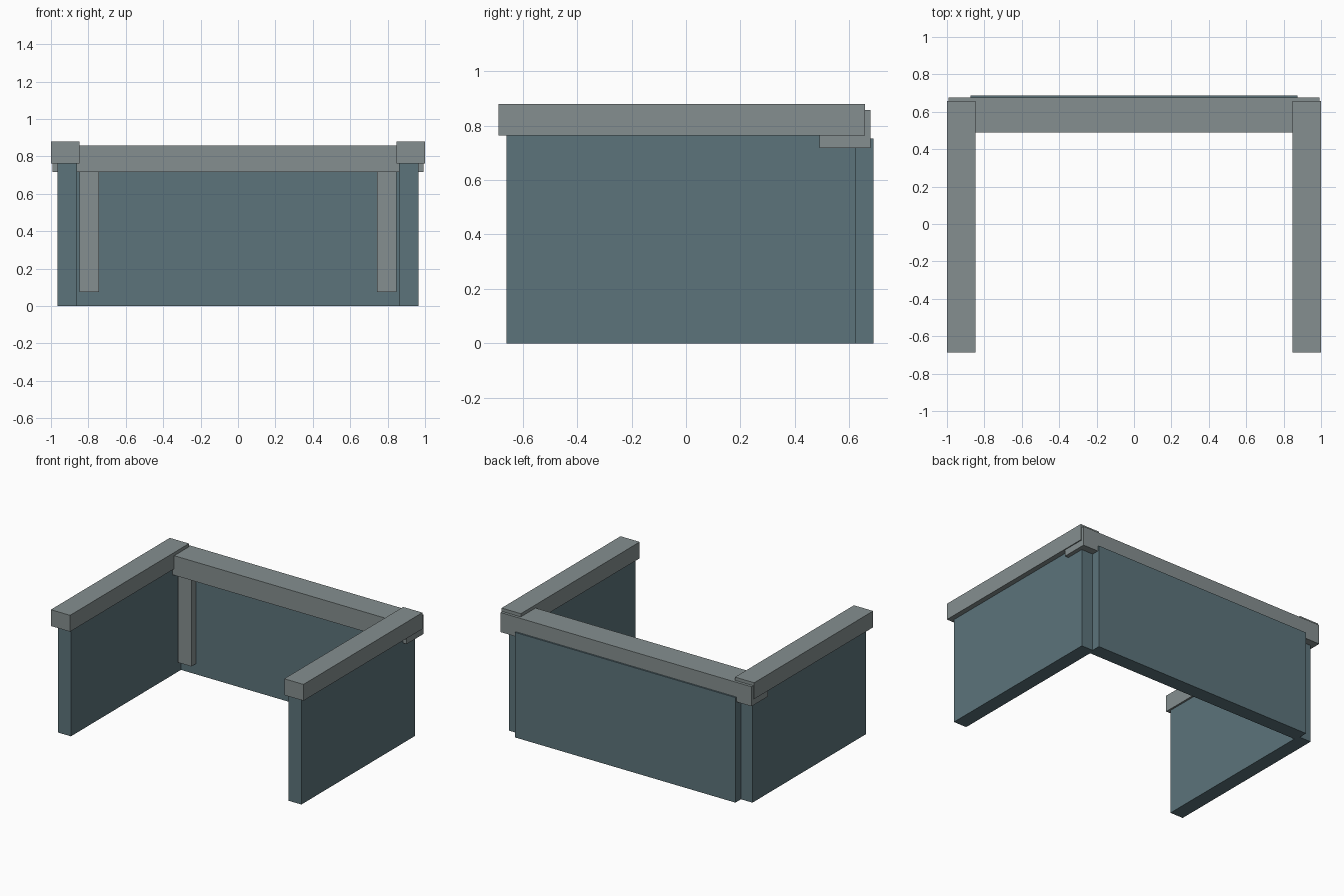
import bpy
import bmesh
from mathutils import Vector

if "Cube" in bpy.data.objects:
    bpy.data.objects.remove(bpy.data.objects["Cube"])


def material(name, colour):
    mat = bpy.data.materials.new(name)
    mat.diffuse_color = (*colour, 1)
    mat.use_nodes = True
    mat.node_tree.nodes["Principled BSDF"].inputs["Base Color"].default_value = mat.diffuse_color
    return mat


STONE = material("grey stone", (0.235, 0.275, 0.277))
WALL = material("slate blue wall", (0.107, 0.174, 0.198))


def box(name, low, high, mat):
    """Axis-aligned block between two opposite corners."""
    low, high = Vector(low), Vector(high)
    bm = bmesh.new()
    bmesh.ops.create_cube(bm, size=1)
    for v in bm.verts:
        v.co = (low + high) / 2 + v.co * (high - low)
    mesh = bpy.data.meshes.new(name)
    bm.to_mesh(mesh)
    bm.free()
    mesh.materials.append(mat)
    obj = bpy.data.objects.new(name, mesh)
    bpy.context.collection.objects.link(obj)
    return obj


def pair(name, low, high, mat):
    """Right-hand block and its mirror image on the left."""
    box("right_" + name, low, high, mat)
    box("left_" + name, (-high[0], low[1], low[2]), (-low[0], high[1], high[2]), mat)


# Back wall and its capping beam
box("back_wall", (-0.873, 0.585, 0), (0.873, 0.688, 0.752), WALL)
box("back_cap", (-0.993, 0.49, 0.717), (0.993, 0.677, 0.857), STONE)

# Side walls with slightly higher caps
pair("side_wall", (0.861, -0.66, 0), (0.964, 0.625, 0.77), WALL)
pair("side_cap", (0.848, -0.688, 0.763), (1.0, 0.657, 0.88), STONE)

# Pilasters on the inner face of the back wall
pair("pilaster", (0.744, 0.535, 0.075), (0.848, 0.59, 0.73), STONE)
